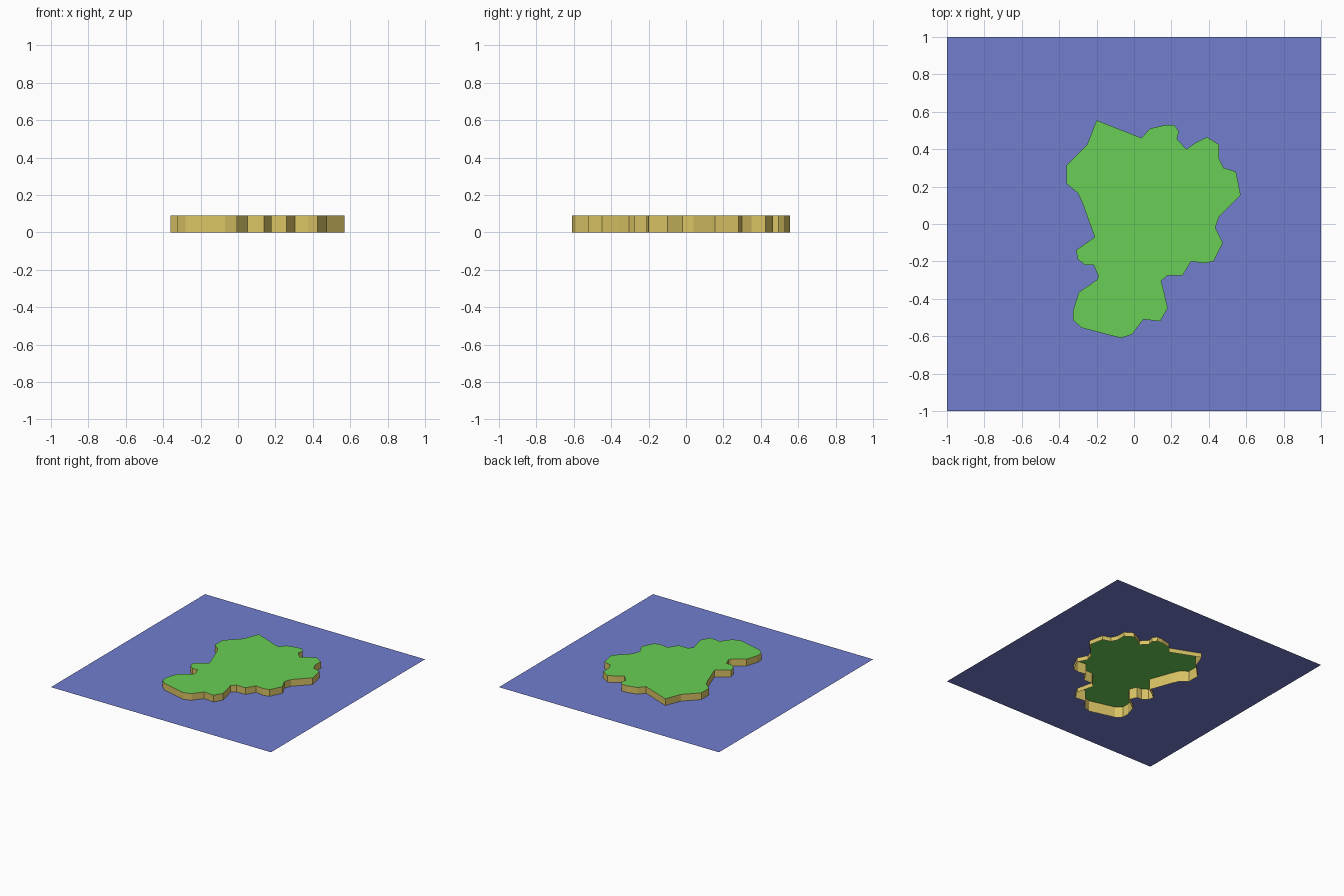
import bpy, bmesh

if "Cube" in bpy.data.objects:
    bpy.data.objects.remove(bpy.data.objects["Cube"])

TOP, SEA = 0.09, 0.035   # plateau height and water level

# coastline seen from above, clockwise from the north tip
COAST = [(-.20, .555), (.04, .46), (.085, .51), (.17, .53), (.215, .53), (.24, .495),
         (.23, .455), (.28, .40), (.33, .435), (.39, .465), (.455, .425), (.455, .35),
         (.48, .30), (.545, .28), (.57, .155), (.455, .04), (.435, -.02), (.475, -.10),
         (.425, -.20), (.375, -.21), (.305, -.20), (.26, -.275), (.18, -.275),
         (.145, -.305), (.16, -.36), (.18, -.45), (.14, -.52), (.05, -.51), (-.01, -.59),
         (-.07, -.61), (-.28, -.555), (-.325, -.515), (-.325, -.46), (-.295, -.365),
         (-.20, -.30), (-.19, -.28), (-.215, -.22), (-.26, -.22), (-.30, -.19),
         (-.31, -.14), (-.21, -.07), (-.25, .04), (-.275, .11), (-.30, .165),
         (-.36, .215), (-.36, .315), (-.25, .425)]
COAST.reverse()          # counter-clockwise, so faces point up and outwards
SQUARE = [(-1, -1), (1, -1), (1, 1), (-1, 1)]


def make_object(name, bm, color):
    mesh = bpy.data.meshes.new(name)
    bm.to_mesh(mesh)
    bm.free()
    mat = bpy.data.materials.new(name + "_color")
    mat.diffuse_color = (*color, 1)
    mat.use_nodes = True
    mat.node_tree.nodes["Principled BSDF"].inputs["Base Color"].default_value = mat.diffuse_color
    mesh.materials.append(mat)
    obj = bpy.data.objects.new(name, mesh)
    bpy.context.collection.objects.link(obj)


def ring(bm, points, z):
    return [bm.verts.new((x, y, z)) for x, y in points]


def loop_edges(bm, verts):
    return [bm.edges.new((a, b)) for a, b in zip(verts, verts[1:] + verts[:1])]


# grassy plateau
bm = bmesh.new()
bm.faces.new(ring(bm, COAST, TOP))
make_object("grass_top", bm, (0.14, 0.62, 0.09))

# sandy cliff walls, open underneath
bm = bmesh.new()
low, high = ring(bm, COAST, 0), ring(bm, COAST, TOP)
for i in range(len(COAST)):
    j = (i + 1) % len(COAST)
    bm.faces.new((low[i], low[j], high[j], high[i]))
make_object("cliff_walls", bm, (0.70, 0.55, 0.13))

# water sheet with a hole the shape of the island
bm = bmesh.new()
edges = loop_edges(bm, ring(bm, SQUARE, SEA)) + loop_edges(bm, ring(bm, COAST, SEA))
bmesh.ops.triangle_fill(bm, edges=edges, use_beauty=True, normal=(0, 0, 1))
for f in bm.faces:
    f.normal_update()
    if f.normal.z < 0:
        f.normal_flip()
make_object("water", bm, (0.17, 0.21, 0.62))
